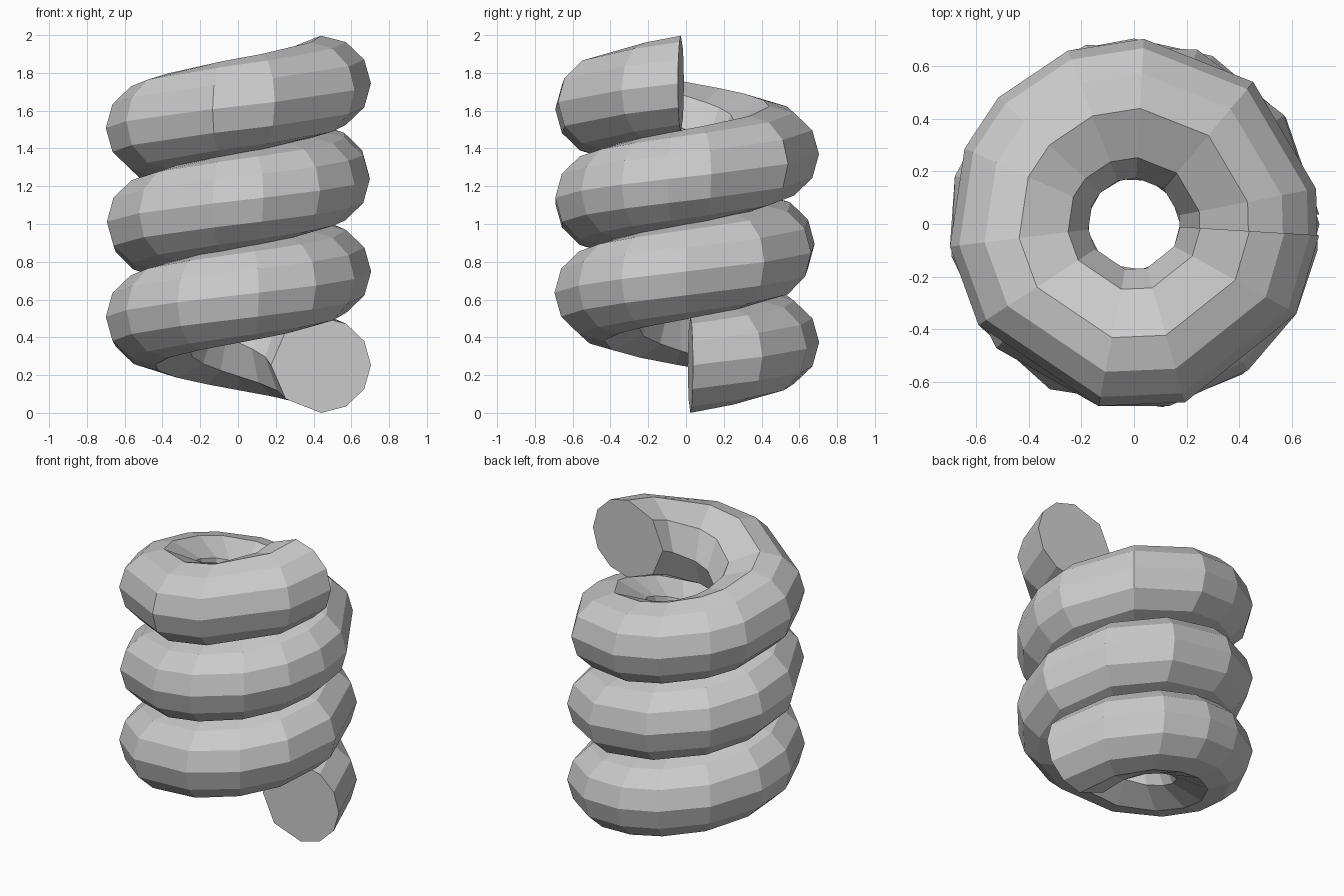
import bpy, bmesh
from math import sin, cos, radians

cube = bpy.data.objects.get("Cube")
if cube:
    bpy.data.objects.remove(cube, do_unlink=True)

# Plain grey material
grey = bpy.data.materials.new("light_grey")
grey.use_nodes = True
colour = (0.6, 0.6, 0.6, 1)
grey.diffuse_color = colour
grey.node_tree.nodes["Principled BSDF"].inputs["Base Color"].default_value = colour

COIL_RADIUS, TUBE_WIDTH, TUBE_HEIGHT = 0.44, 0.265, 0.253
PITCH = 0.5

# Tube section: fine facets on the outside, coarser ones inside the coil
SECTION = [0, 30, 60, 90, 135, 180, 225, 270, 300, 330]

# Uneven ring positions along each of the three turns
TURNS = [
    [3, 35, 65, 90, 111, 137, 165, 187, 213, 243, 279, 306, 331],
    [0, 36, 70, 105, 137, 165, 190, 222, 259, 281, 308, 331],
    [-8, 11, 50, 87, 111, 137, 156, 187, 213, 259, 286, 331, 356.5],
]


def add_ring(bm, degrees):
    """Upright tube section, placed radially on the helix."""
    turn = radians(degrees)
    height = TUBE_HEIGHT + PITCH * (degrees - 3) / 360
    ring = []
    for s in map(radians, SECTION):
        radius = COIL_RADIUS + TUBE_WIDTH * cos(s)
        ring.append(bm.verts.new((radius * cos(turn), radius * sin(turn),
                                  height + TUBE_HEIGHT * sin(s))))
    return ring


# Spring: a thick round tube wound upwards, closed with flat ends
bm = bmesh.new()
rings = [add_ring(bm, i * 360 + a) for i, turn in enumerate(TURNS) for a in turn]
for low, high in zip(rings, rings[1:]):
    for i in range(len(SECTION)):
        j = (i + 1) % len(SECTION)
        bm.faces.new((low[i], low[j], high[j], high[i]))
bm.faces.new(rings[0])
bm.faces.new(rings[-1])
bmesh.ops.recalc_face_normals(bm, faces=bm.faces)

mesh = bpy.data.meshes.new("spring_coil")
bm.to_mesh(mesh)
bm.free()
mesh.materials.append(grey)
spring = bpy.data.objects.new("spring_coil", mesh)
bpy.context.collection.objects.link(spring)
